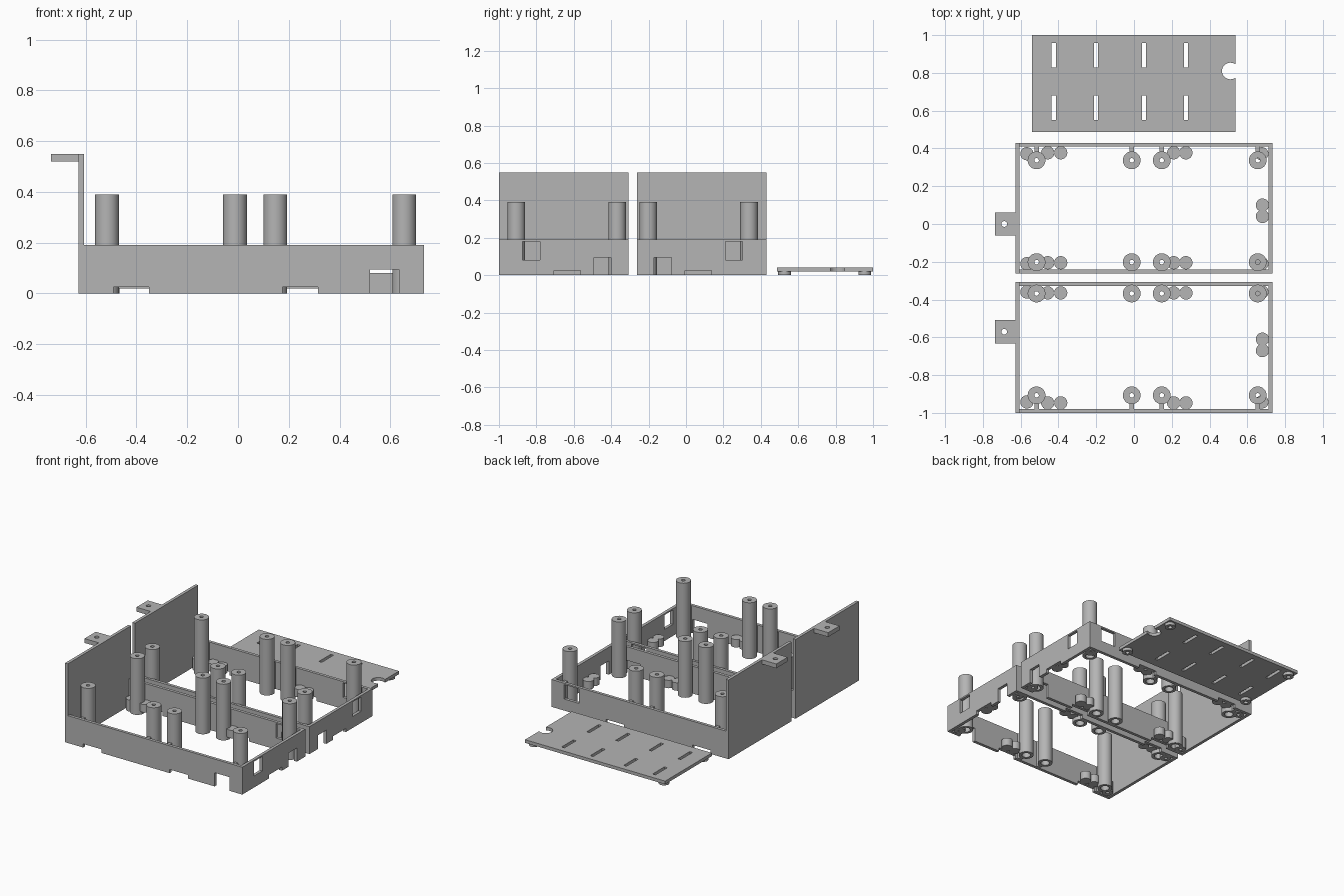
import bpy
import bmesh
from math import radians, tau
from mathutils import Matrix, Vector

cube = bpy.data.objects.get("Cube")
if cube:
    bpy.data.objects.remove(cube, do_unlink=True)

grey = bpy.data.materials.new("light_grey")
grey.use_nodes = True
color = (0.46, 0.46, 0.46, 1)
grey.diffuse_color = color
grey.node_tree.nodes["Principled BSDF"].inputs["Base Color"].default_value = color


def finish(name, bm):
    bmesh.ops.recalc_face_normals(bm, faces=bm.faces)
    mesh = bpy.data.meshes.new(name)
    bm.to_mesh(mesh)
    bm.free()
    mesh.materials.append(grey)
    obj = bpy.data.objects.new(name, mesh)
    bpy.context.collection.objects.link(obj)
    return obj


def box(name, x0, x1, y0, y1, z0, z1):
    bm = bmesh.new()
    size = Vector((x1 - x0, y1 - y0, z1 - z0))
    mid = Vector((x0 + x1, y0 + y1, z0 + z1)) / 2
    bmesh.ops.create_cube(bm, size=1, matrix=Matrix.Translation(mid) @ Matrix.Diagonal(size).to_4x4())
    return finish(name, bm)


def lathe(name, x, y, profile, steps=32):
    """Revolve a closed (radius, z) profile about a vertical axis."""
    bm = bmesh.new()
    verts = [bm.verts.new((x + r, y, z)) for r, z in profile]
    edges = [bm.edges.new((a, b)) for a, b in zip(verts, verts[1:] + verts[:1])]
    bmesh.ops.spin(bm, geom=verts + edges, cent=(x, y, 0), axis=(0, 0, 1), angle=tau, steps=steps)
    bmesh.ops.remove_doubles(bm, verts=bm.verts, dist=0.0005)
    obj = finish(name, bm)
    bpy.ops.object.select_all(action="DESELECT")
    obj.select_set(True)
    bpy.context.view_layer.objects.active = obj
    bpy.ops.object.shade_smooth_by_angle(angle=radians(35))
    return obj


def disc(name, x, y, r, z0, z1):
    bm = bmesh.new()
    bmesh.ops.create_cone(bm, cap_ends=True, segments=32, radius1=r, radius2=r, depth=z1 - z0,
                          matrix=Matrix.Translation((x, y, (z0 + z1) / 2)))
    return finish(name, bm)


def cut(obj, cutters):
    """Subtract the cutters, bake the result and delete them."""
    for c in cutters:
        m = obj.modifiers.new("cut", "BOOLEAN")
        m.operation, m.solver, m.object = "DIFFERENCE", "EXACT", c
    bpy.context.view_layer.update()
    baked = bpy.data.meshes.new_from_object(obj.evaluated_get(bpy.context.evaluated_depsgraph_get()))
    obj.modifiers.clear()
    obj.data = baked
    for c in cutters:
        bpy.data.objects.remove(c, do_unlink=True)


LEFT, RIGHT, WALL, RIM = -0.628, 0.733, 0.021, 0.19
BOSS, PILLAR = 0.035, 0.047
pillar_profile = [(0.012, 0.06), (0.012, 0.39), (PILLAR, 0.39), (PILLAR, 0), (0.028, 0), (0.028, 0.06)]


def tray(tag, side):
    # Local y runs from the outer wall; side mirrors it about the gap
    def Y(v):
        return -0.285 + side * v

    def span(a, b):
        return sorted((Y(a), Y(b)))

    inner, outer = 0.022, 0.715
    frame = box(tag + "_frame", LEFT, RIGHT, *span(inner, outer), 0, RIM)
    cutters = [box("cutter", LEFT + WALL, RIGHT - WALL, *span(inner + WALL, outer - WALL), -1, 1)]
    y0, y1 = span(inner, outer)
    # Clip notches under the boss pairs, and cable openings at the right end
    for ya, yb in ((y0 - 0.01, y0 + 0.03), (y1 - 0.03, y1 + 0.01)):
        for xa in (-0.49, 0.175):
            cutters.append(box("cutter", xa, xa + 0.14, ya, yb, -0.1, 0.025))
    cutters.append(box("cutter", 0.52, 0.635, y0 - 0.01, y0 + 0.03, -0.1, 0.095))
    cutters.append(box("cutter", 0.52, 0.635, y1 - 0.03, y1 + 0.01, 0.08, 0.18))
    for a, b, za, zb in ((0.115, 0.207, -0.1, 0.095), (0.28, 0.422, -0.1, 0.025), (0.495, 0.588, 0.08, 0.18)):
        cutters.append(box("cutter", RIGHT - 0.03, RIGHT + 0.01, *span(a, b), za, zb))
    cut(frame, cutters)

    # Tall end panel with a drilled hanging tab
    box(tag + "_end_panel", LEFT, LEFT + WALL, *span(inner, outer), 0, 0.55)
    tab = box(tag + "_tab", -0.737, LEFT + 0.005, *span(0.223, 0.347), 0.52, 0.55)
    cut(tab, [disc("cutter", -0.687, Y(0.285), 0.015, 0.4, 0.7)])

    # Screw pillars, with ribs joining the outer row to the wall
    for x in (-0.516, -0.012, 0.147, 0.655):
        for v in (0.083, 0.622):
            lathe(tag + "_pillar", x, Y(v), pillar_profile)
        box(tag + "_rib", x - 0.012, x + 0.012, *span(0.665, outer - 0.01), 0, RIM - 0.005)

    # Boss pairs over the notches, and corner bosses
    for v in (0.08, 0.662):
        for x in (-0.457, -0.388, 0.21, 0.275):
            disc(tag + "_clip_boss", x, Y(v), BOSS, 0.025, 0.08)
        for x in (-0.567, 0.677):
            lathe(tag + "_corner_boss", x, Y(v - 0.005),
                  [(0.012, 0), (BOSS, 0), (BOSS, 0.08), (0, 0.08), (0, 0.05), (0.012, 0.05)])
    for v in (0.325, 0.385):
        disc(tag + "_clip_boss", 0.68, Y(v), BOSS, 0.025, 0.08)


tray("front_tray", -1)
tray("back_tray", 1)

# Slotted cover plate with a round cable notch
plate = box("cover_plate", -0.54, 0.537, 0.487, 1.0, 0.02, 0.042)
cutters = [disc("cutter", 0.51, 0.81, 0.044, -0.1, 0.2), box("cutter", 0.515, 0.6, 0.772, 0.848, -0.1, 0.2)]
for x in (-0.425, -0.202, 0.053, 0.275):
    for y in (0.55, 0.828):
        cutters.append(box("cutter", x - 0.011, x + 0.011, y, y + 0.13, -0.1, 0.2))
cut(plate, cutters)

# Ring feet under the plate corners
for x in (-0.5, 0.497):
    for y in (0.527, 0.955):
        lathe("plate_foot", x, y, [(0.014, 0), (0.034, 0), (0.034, 0.022), (0.014, 0.022)])
